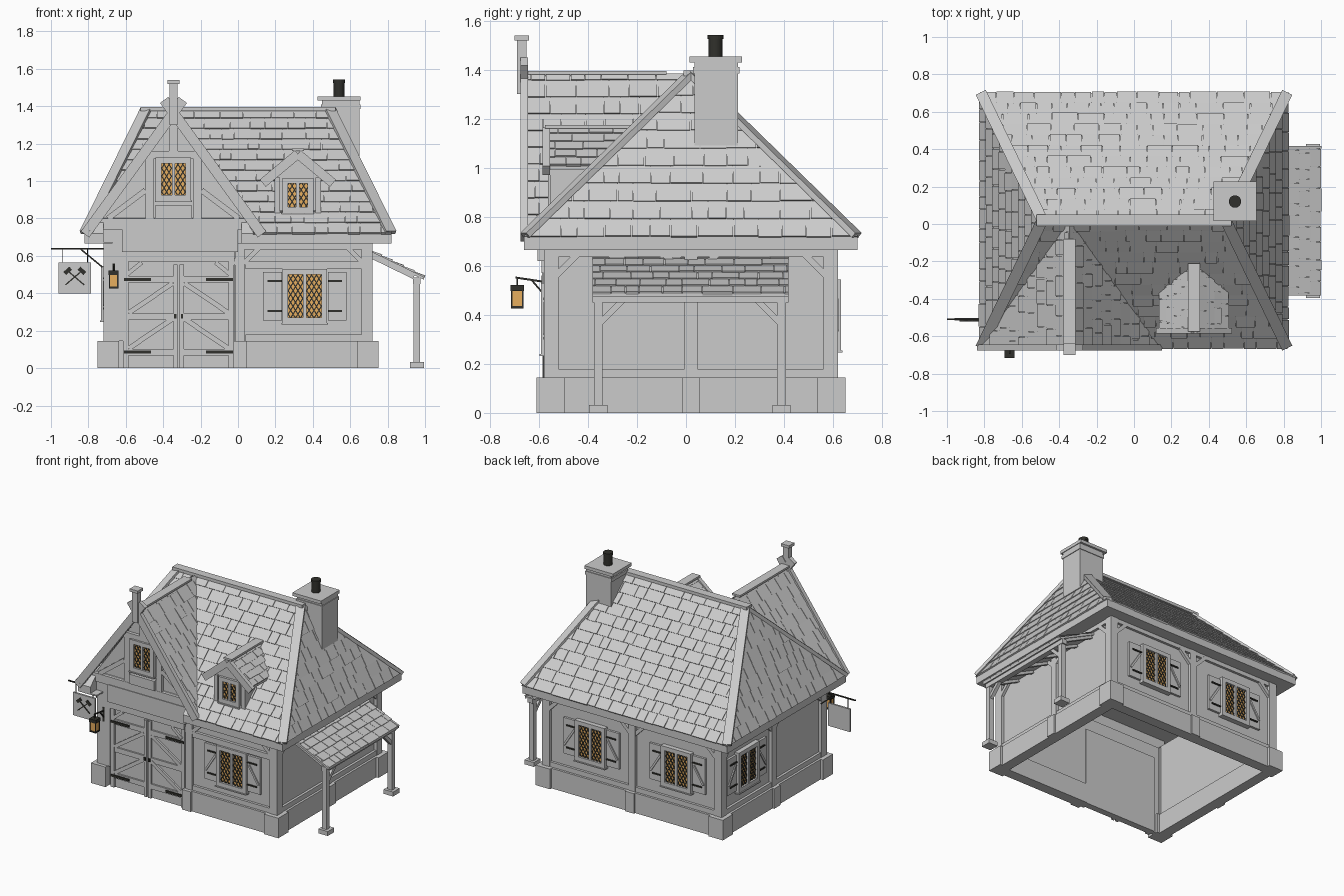
import bpy, bmesh, math, random
from mathutils import Vector, Matrix

random.seed(4)
cube = bpy.data.objects.get("Cube")
if cube:
    bpy.data.objects.remove(cube, do_unlink=True)


def material(name, rgb):
    m = bpy.data.materials.new(name)
    m.use_nodes = True
    m.diffuse_color = (*rgb, 1)
    m.node_tree.nodes["Principled BSDF"].inputs["Base Color"].default_value = (*rgb, 1)
    return m


MATS = [material("pale_grey", (.6, .6, .6)), material("dark_iron", (.03, .03, .025)),
        material("amber_glass", (.85, .45, .12))]
GREY, IRON, AMBER = range(3)
X, Y, Z = Vector((1, 0, 0)), Vector((0, 1, 0)), Vector((0, 0, 1))


class Part:
    """Collects solids into one mesh object, placed by a frame matrix."""
    def __init__(self, name, frame=Matrix()):
        self.name, self.frame, self.bm = name, frame, bmesh.new()

    def cube(self, matrix, mat):
        made = bmesh.ops.create_cube(self.bm, size=1, matrix=matrix)
        for f in {f for v in made["verts"] for f in v.link_faces}:
            f.material_index = mat

    def box(self, x0, x1, y0, y1, z0, z1, mat=GREY):
        mid = Vector((x0 + x1, y0 + y1, z0 + z1)) / 2
        self.cube(Matrix.Translation(mid) @ Matrix.Diagonal((x1 - x0, y1 - y0, z1 - z0, 1)), mat)

    def bar(self, a, b, w, d, mat=GREY, up=Y):
        a, b = Vector(a), Vector(b)
        axis = (b - a).normalized()
        side = axis.cross(up).normalized()
        m = Matrix((axis * (b - a).length, side * w, side.cross(axis) * d)).transposed().to_4x4()
        self.cube(Matrix.Translation((a + b) / 2) @ m, mat)

    def prism(self, poly, ext, mat=GREY):
        a = [self.bm.verts.new(p) for p in poly]
        b = [self.bm.verts.new(Vector(p) + ext) for p in poly]
        faces = [self.bm.faces.new(a), self.bm.faces.new(b[::-1])]
        for i in range(len(a)):
            faces.append(self.bm.faces.new((a[i - 1], a[i], b[i], b[i - 1])))
        for f in faces:
            f.material_index = mat

    def hull(self, pts):
        bmesh.ops.convex_hull(self.bm, input=[self.bm.verts.new(p) for p in pts])

    def done(self):
        bmesh.ops.recalc_face_normals(self.bm, faces=self.bm.faces[:])
        self.bm.transform(self.frame)
        me = bpy.data.meshes.new(self.name)
        self.bm.to_mesh(me)
        self.bm.free()
        for m in MATS:
            me.materials.append(m)
        bpy.context.collection.objects.link(bpy.data.objects.new(self.name, me))


def tiles(name, pts, h=.08, w=.1):
    """Overlapping shingles on a convex polygon whose first edge is the eave."""
    P = [Vector(p) for p in pts]
    u = (P[1] - P[0]).normalized()
    n = u.cross(P[-1] - P[0]).normalized()
    v = n.cross(u)
    us, top = [(p - P[0]).dot(u) for p in P], max((p - P[0]).dot(v) for p in P)
    part, row = Part(name), 0
    while row < top:
        x = min(us) - random.random() * w
        while x < max(us):
            wide = w * random.uniform(.6, 1.5)
            low, t = row - random.random() * .004, random.uniform(.007, .01)
            prof = [(low, -.008), (low, t), (row + h, .003), (row + h, -.008)]
            part.prism([P[0] + u * x + v * q + n * r for q, r in prof], u * (wide - .003))
            x += wide
        row += h
    for i in range(1, len(P)):
        edge = P[(i + 1) % len(P)] - P[i]
        bm = part.bm
        bmesh.ops.bisect_plane(bm, geom=bm.verts[:] + bm.edges[:] + bm.faces[:], plane_co=P[i],
                               plane_no=edge.cross(n), clear_outer=True)
    part.done()


# Main hipped roof, open to the inside, with a soffit ring
E, R, F, B, RY, ZE, ZR, SOF = .82, .5, -.66, .7, .02, .72, 1.385, .665
def slope_y(z): return F + (z - ZE) * (RY - F) / (ZR - ZE)
CUT = -.59
ZC = ZE + (CUT - F) * (ZR - ZE) / (RY - F)
HX = E - (ZC - ZE) * (E - R) / (ZR - ZE)
p = Part("roof_body")
p.hull([(s * x, y, z) for s in (-1, 1) for x, y, z in
        [(E, B, SOF), (E, B, ZE), (E, CUT, SOF), (E, CUT, ZE), (HX, CUT, ZC), (R, RY, ZR)]])
for s, inner in ((-1, -.72), (1, .02)):
    p.hull([(s * E, y, z) for y in (F, CUT) for z in (SOF, ZE)] + [(s * HX, CUT, ZC), (inner, CUT, ZC)]
           + [(inner, F, SOF), (inner, F, ZE), (inner, CUT, SOF)])
p.bm.normal_update()
bmesh.ops.delete(p.bm, geom=[f for f in p.bm.faces if abs(f.normal.z) > .95], context="FACES")
p.done()
p = Part("soffit")
for x0, x1, y0, y1 in ((-E, -.67, F, B), (.67, E, F, B), (-.67, .67, .57, B), (.02, .67, F, -.53)):
    p.box(x0, x1, y0, y1, SOF, SOF + .01)
p.done()
GX = -.345
tiles("roof_tiles_front", [(.08, F, ZE), (E, F, ZE), (R, RY, ZR), (GX, RY, ZR)])
tiles("roof_tiles_front_left", [(-E, F, ZE), (-.79, F, ZE), (GX, RY, ZR), (-R, RY, ZR)])
tiles("roof_tiles_back", [(E, B, ZE), (-E, B, ZE), (-R, RY, ZR), (R, RY, ZR)])
tiles("roof_tiles_left_side", [(E, F, ZE), (E, B, ZE), (R, RY, ZR)])
tiles("roof_tiles_right_side", [(-E, B, ZE), (-E, F, ZE), (-R, RY, ZR)])
p = Part("ridge_and_hip_caps")
p.box(-R - .02, R + .02, RY - .03, RY + .03, ZR - .01, ZR + .012)
for s in (-1, 1):
    for y in (F, B):
        p.bar((s * (R - .01), RY, ZR), (s * (E - .004), y * .995, ZE + .005), .06, .024, up=Z)
p.done()


def gable(name, cx, hw, ze, zt, yf, board, ext, cap_end, rows):
    """Cross gable: two slabs, tiles, barge boards and a ridge cap."""
    p = Part(name + "_roof")
    for s in (-1, 1):
        ex, back = cx + s * hw, slope_y(zt) + .01
        p.prism([(cx, yf, zt), (ex, yf, ze), (ex, yf, ze - .02), (cx, yf, zt - .035)], Y * (back - yf))
        rise = Vector((cx - ex, 0, zt - ze)).normalized()
        low = Vector((ex, yf - .005, ze - .015)) - rise * .01
        p.bar(low, Vector((cx, yf - .005, zt - .015)) + rise * ext, board, .03)
        eave = [(ex, yf, ze), (ex, slope_y(ze) + .02, ze)]
        ridge = [(cx, back, zt), (cx, yf, zt)]
        tiles(name + ("_tiles_left" if s > 0 else "_tiles_right"),
              eave + ridge if s > 0 else eave[::-1] + ridge[::-1], rows, .09)
    p.box(cx - .032, cx + .032, yf - .01, cap_end, zt, zt + .014)
    p.done()


gable("gable", GX, .467, .738, 1.38, -.655, .055, .085, -.08, .085)
gable("dormer", .32, .18, 1.01, 1.16, -.565, .05, 0, -.21, .05)
p = Part("gable_finial")
p.box(GX - .022, GX + .022, -.69, -.65, 1.3, 1.525)
p.box(GX - .032, GX + .032, -.7, -.64, 1.52, 1.54)
p.done()


def window(name, frame, u, zc, w, h, shutters=False):
    """Two leaded casements in a timber frame, with optional shutters."""
    p = Part(name, frame @ Matrix.Translation((u, 0, zc)))
    a, b, rim = w / 2, h / 2, .03
    for s in (-1, 1):
        p.box(*sorted((s * a, s * (a + rim))), -.012, .03, -b - rim, b + rim)
        p.box(-a, a, -.012, .03, *sorted((s * b, s * (b + rim))))
    p.box(-.009, .009, -.01, .03, -b, b)
    p.box(-a - rim - .005, a + rim + .005, -.018, .02, -b - rim - .008, -b - rim)
    p.box(-a, a, .004, .02, -b, b, AMBER)
    k, pw = 1.6, a - .009
    for s in (-1, 1):
        mid = s * (a + .009) / 2
        c = -k * pw + .02
        while c < h:
            x0, x1 = max(0, -c / k), min(pw, (h - c) / k)
            for t in (-1, 1):
                p.bar(*[(mid + t * (x - pw / 2), .003, k * x + c - b) for x in (x0, x1)], .006, .006, IRON)
            c += .042
        if shutters:
            i, o = a + rim + .003, a + rim + .103
            p.box(*sorted((s * i, s * o)), .006, .03, -b - .015, b + .015)
            p.bar((s * (i + .01), .003, b * .55), (s * (o - .01), .003, -b * .55), .014, .01)
            for z in (-b * .7, b * .7):
                p.box(*sorted((s * i, s * (o - .025))), -.001, .01, z - .005, z + .005, IRON)
    p.done()


def wall(name, frame, half, mid, lo=None):
    """Plaster panel with plinth, corner blocks, posts, rails and braces."""
    p = Part(name, frame)
    lo = -half if lo is None else lo
    p.box(-half, half, .022, .05, 0, SOF)
    p.box(lo, half, -.012, .065, 0, .145)
    p.box(mid - .035, mid + .035, -.025, .065, 0, .145)
    p.box(mid - .026, mid + .026, 0, .04, .145, SOF)
    p.box(lo, half, .004, .04, .145, .18)
    p.box(-half, half, .004, .04, .635, SOF)
    for s in (-1, 1):
        p.box(*sorted((s * (half - .085), s * (half + .03))), -.03, .065, 0, .145)
        p.box(*sorted((s * (half - .055), s * half)), 0, .06, .145, SOF)
        p.bar((s * (half - .05), .018, .56), (s * (half - .14), .018, .65), .026, .03)
        p.bar((mid + s * .02, .018, .56), (mid + s * .11, .018, .65), .026, .03)
    p.done()


def side(x, y, deg): return Matrix.Translation((x, y, 0)) @ Matrix.Rotation(math.radians(deg), 4, "Z")
front, back = side(0, -.58, 0), side(0, .62, 180)
left, right = side(.72, .02, 90), side(-.72, .02, -90)
wall("front_wall", front, .72, .01, .04)
wall("back_wall", back, .72, 0)
wall("left_wall", left, .6, 0)
wall("right_wall", right, .6, 0)
window("front_window", front, .357, .385, .18, .23, True)
window("back_window_a", back, -.33, .4, .18, .23, True)
window("back_window_b", back, .36, .4, .18, .23, True)
window("right_window", right, -.3, .4, .18, .23, True)

# Front timbers and gable wall
p = Part("front_timbers")
p.box(-.72, -.615, -.585, -.54, .145, .74)
p.box(-.62, .0, -.605, -.54, .62, .745)
p.box(-.615, -.02, -.59, -.54, .57, .62)
p.box(.04, .66, -.578, -.54, .53, .57)
p.prism([(GX - .43, -.575, .74), (GX + .43, -.575, .74), (GX, -.575, 1.35)], Y * .5)
p.box(GX - .41, GX + .4, -.6, -.57, .74, .8)
p.box(GX - .16, GX + .16, -.598, -.57, 1.12, 1.16)
p.box(GX - .025, GX + .025, -.598, -.57, 1.16, 1.34)
p.box(GX - .1, GX + .1, -.61, -.57, .8, .87)
for s in (-1, 1):
    p.box(*sorted((GX + s * .105, GX + s * .15)), -.598, -.57, .8, 1.12)
    p.bar((GX + s * .35, -.585, .8), (GX + s * .15, -.585, .95), .03, .025)
p.done()
window("gable_window", side(0, -.6, 0), GX, 1.01, .13, .17)

# Double door
p = Part("double_door", front)
p.box(-.615, -.02, .012, .06, 0, .57)
for s in (-1, 1):
    c, i, o = -.3175, .006, .297
    def span(a, b): return sorted((c + s * a, c + s * b))
    p.box(*span(i, i + .022), -.004, .02, 0, .555)
    p.box(*span(o - .03, o), -.002, .02, 0, .57)
    for z in (.085, .275, .475):
        p.box(*span(i, o), 0, .02, z - .018, z + .018)
    for z in (.105, .295):
        p.bar((c + s * (o - .03), .006, z), (c + s * .03, .006, z + .16), .026, .016)
    p.bar((c + s * (o - .02), 0, .5), (c + s * (o - .1), 0, .565), .022, .016)
    for z in (.085, .475):
        p.box(*span(o - .15, o - .005), -.008, .002, z - .008, z + .008, IRON)
    p.box(*span(.012, .024), -.012, 0, .265, .288, IRON)
p.done()

# Dormer body
p = Part("dormer_body")
p.prism([(.195, -.545, .83), (.445, -.545, .83), (.445, -.545, 1.03), (.32, -.545, 1.135), (.195, -.545, 1.03)],
        Y * .3)
for x in (.195, .415):
    p.box(x, x + .03, -.555, -.54, .83, 1.02)
p.done()
window("dormer_window", side(0, -.55, 0), .32, .925, .105, .125)

# Chimney
p = Part("chimney")
p.box(.45, .65, .035, .213, 1.0, 1.43)
p.box(.443, .655, .028, .218, 1.385, 1.41)
p.box(.425, .655, .015, .228, 1.43, 1.453)
p.done()
p = Part("chimney_pot")
for r, z0, z1 in ((.029, 1.45, 1.53), (.033, 1.525, 1.542)):
    ring = [(.54 + r * math.cos(i * math.tau / 20), .12 + r * math.sin(i * math.tau / 20), z0) for i in range(20)]
    p.prism(ring, Z * (z1 - z0), IRON)
p.done()

# Lean-to porch
p = Part("porch")
Y0, Y1 = -.382, .418
p.prism([(.7, Y0, .63), (.995, Y0, .487), (.995, Y0, .472), (.7, Y0, .612)], Y * (Y1 - Y0))
p.box(.935, .975, Y0, Y1, .45, .485)
for i in range(6):
    y = Y0 + .02 + i * (Y1 - Y0 - .04) / 5
    p.bar((.71, y, .6), (.94, y, .488), .024, .024)
for y, s in ((-.358, 1), (.39, -1)):
    p.box(.937, .973, y - .018, y + .018, 0, .46)
    p.box(.92, .995, y - .037, y + .037, 0, .032)
    p.bar((.955, y, .36), (.955, y + s * .1, .46), .024, .026, up=X)
p.done()
tiles("porch_tiles", [(.995, Y0, .488), (.995, Y1, .488), (.7, Y1, .631), (.7, Y0, .631)], .064, .085)

# Hanging sign with crossed hammers
p = Part("hanging_sign")
p.box(-1, -.72, -.514, -.506, .633, .641, IRON)
p.bar((-.84, -.51, .635), (-.725, -.51, .54), .008, .008, IRON)
p.box(-.96, -.785, -.517, -.503, .4, .565)
for x in (-.94, -.805):
    p.box(x - .002, x + .002, -.512, -.508, .56, .635, IRON)
for s in (-1, 1):
    hx, hz = -.8725 + s * .038, .52
    p.bar((-.8725 - s * .05, -.519, .445), (hx, -.519, hz), .007, .005, IRON)
    p.bar((hx - s * .016, -.519, hz + .014), (hx + s * .016, -.519, hz - .014), .022, .005, IRON)
p.done()

# Wall lantern
p = Part("lantern")
p.bar((-.665, -.695, .552), (-.665, -.58, .535), .008, .008, IRON, X)
p.bar((-.665, -.63, .542), (-.665, -.585, .49), .007, .007, IRON, X)
p.box(-.672, -.658, -.59, -.58, .46, .56, IRON)
p.box(-.668, -.662, -.691, -.685, .52, .555, IRON)
p.box(-.685, -.645, -.709, -.667, .435, .502, AMBER)
p.box(-.692, -.638, -.716, -.66, .498, .522, IRON)
p.box(-.69, -.64, -.713, -.663, .426, .436, IRON)
for x in (-.687, -.643):
    for y in (-.711, -.665):
        p.box(x - .003, x + .003, y - .003, y + .003, .43, .5, IRON)
p.done()
